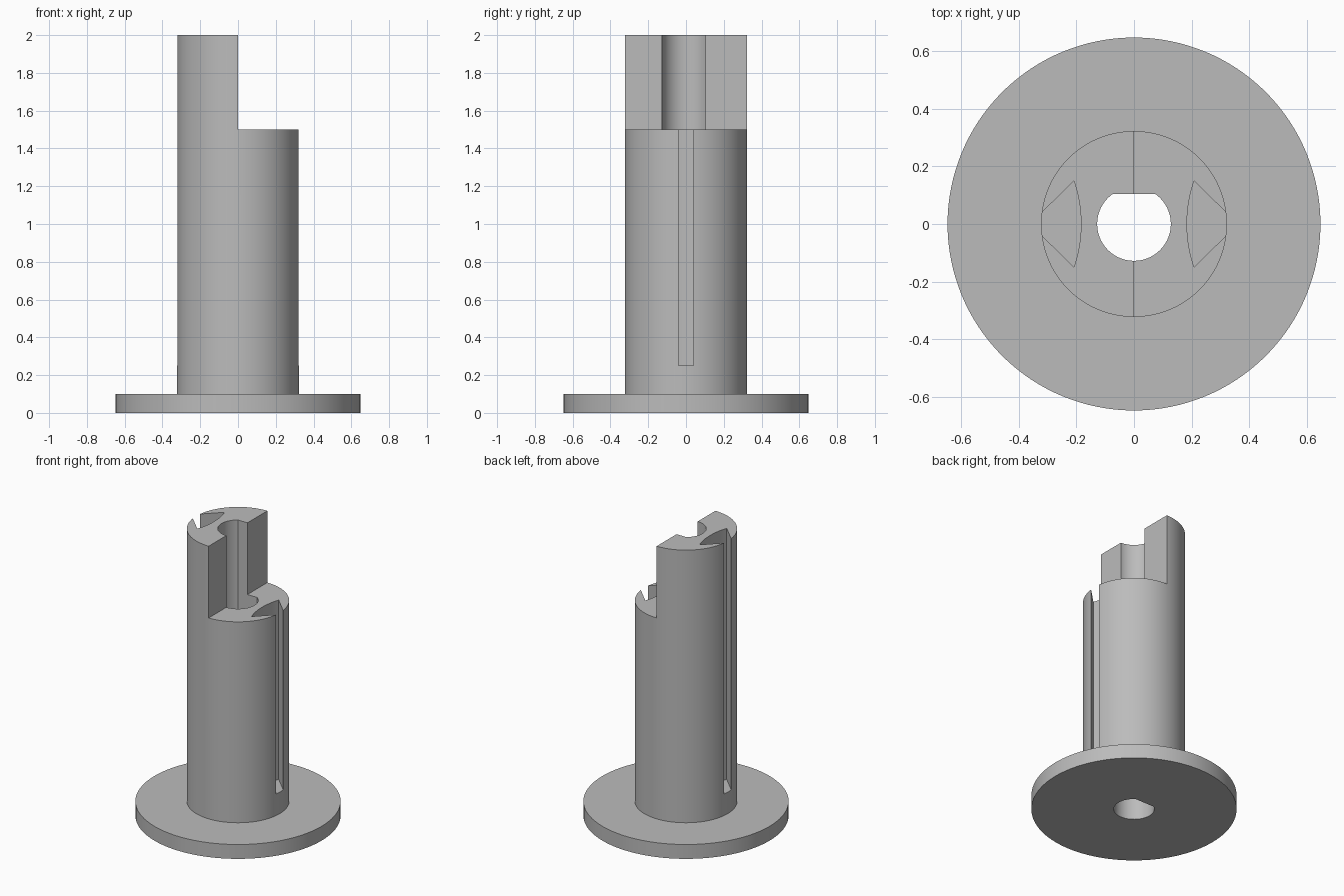
import bpy, bmesh, math

cube = bpy.data.objects.get("Cube")
if cube:
    bpy.data.objects.remove(cube, do_unlink=True)

FLANGE_R, FLANGE_H = 0.648, 0.10
SHAFT_R, STEP_Z, TOP_Z = 0.323, 1.50, 2.0
BORE_R, BORE_FLAT_Y = 0.128, 0.104
SLOT_Z = 0.25

grey = bpy.data.materials.new("plain grey")
grey.use_nodes = True
colour = (0.5, 0.5, 0.5, 1)
grey.diffuse_color = colour
grey.node_tree.nodes["Principled BSDF"].inputs["Base Color"].default_value = colour


def arc(radius, start, end, steps, cx=0.0):
    """Points along an arc, angles in radians."""
    angles = [start + (end - start) * i / steps for i in range(steps + 1)]
    return [(cx + radius * math.cos(a), radius * math.sin(a)) for a in angles]


def prism(name, outline, z0, z1):
    """Closed solid from a flat outline pulled up from z0 to z1."""
    bm = bmesh.new()
    base = bm.faces.new([bm.verts.new((x, y, z0)) for x, y in outline])
    pulled = bmesh.ops.extrude_face_region(bm, geom=[base], use_keep_orig=True)
    top = [v for v in pulled["geom"] if isinstance(v, bmesh.types.BMVert)]
    bmesh.ops.translate(bm, verts=top, vec=(0, 0, z1 - z0))
    bmesh.ops.recalc_face_normals(bm, faces=bm.faces)
    mesh = bpy.data.meshes.new(name)
    bm.to_mesh(mesh)
    bm.free()
    mesh.materials.append(grey)
    obj = bpy.data.objects.new(name, mesh)
    bpy.context.collection.objects.link(obj)
    return obj


def combine(target, tool, operation):
    """Apply a boolean and remove the tool solid."""
    bpy.context.view_layer.objects.active = target
    mod = target.modifiers.new(operation.lower(), "BOOLEAN")
    mod.operation, mod.solver, mod.object = operation, "EXACT", tool
    tool.hide_render = True
    bpy.ops.object.modifier_apply(modifier=mod.name)
    bpy.data.objects.remove(tool, do_unlink=True)


# Round flange with the shaft standing on it
body = prism("flanged_shaft", arc(FLANGE_R, 0, 2 * math.pi, 128)[:-1], 0, FLANGE_H)
shaft = prism("shaft", arc(SHAFT_R, 0, 2 * math.pi, 128)[:-1], FLANGE_H / 2, TOP_Z)
combine(body, shaft, "UNION")

# Half of the shaft is cut down to a step
step = prism("step_cutter", [(0, -0.5), (0.5, -0.5), (0.5, 0.5), (0, 0.5)], STEP_Z, TOP_Z + 0.1)
combine(body, step, "DIFFERENCE")

# D-shaped bore through the whole part, flat towards the back
flat = math.asin(BORE_FLAT_Y / BORE_R)
bore = prism("bore_cutter", arc(BORE_R, math.pi - flat, 2 * math.pi + flat, 64), -0.1, TOP_Z + 0.1)
combine(body, bore, "DIFFERENCE")

# Dovetail slot on each side: narrow mouth, wide curved back wall
wall_r, wall_cx = 0.463, 0.647
spread = math.asin(0.15 / wall_r)
back_wall = arc(wall_r, math.pi - spread, math.pi + spread, 16, wall_cx)
mouth = [(0.32, -0.04), (0.36, -0.04), (0.36, 0.04), (0.32, 0.04)]
for name, side in (("left_slot_cutter", 1), ("right_slot_cutter", -1)):
    outline = [(side * x, y) for x, y in back_wall + mouth]
    combine(body, prism(name, outline, SLOT_Z, TOP_Z + 0.1), "DIFFERENCE")

# Smooth round walls, crisp edges
bpy.ops.object.select_all(action="DESELECT")
body.select_set(True)
bpy.context.view_layer.objects.active = body
bpy.ops.object.shade_smooth_by_angle(angle=math.radians(30))
